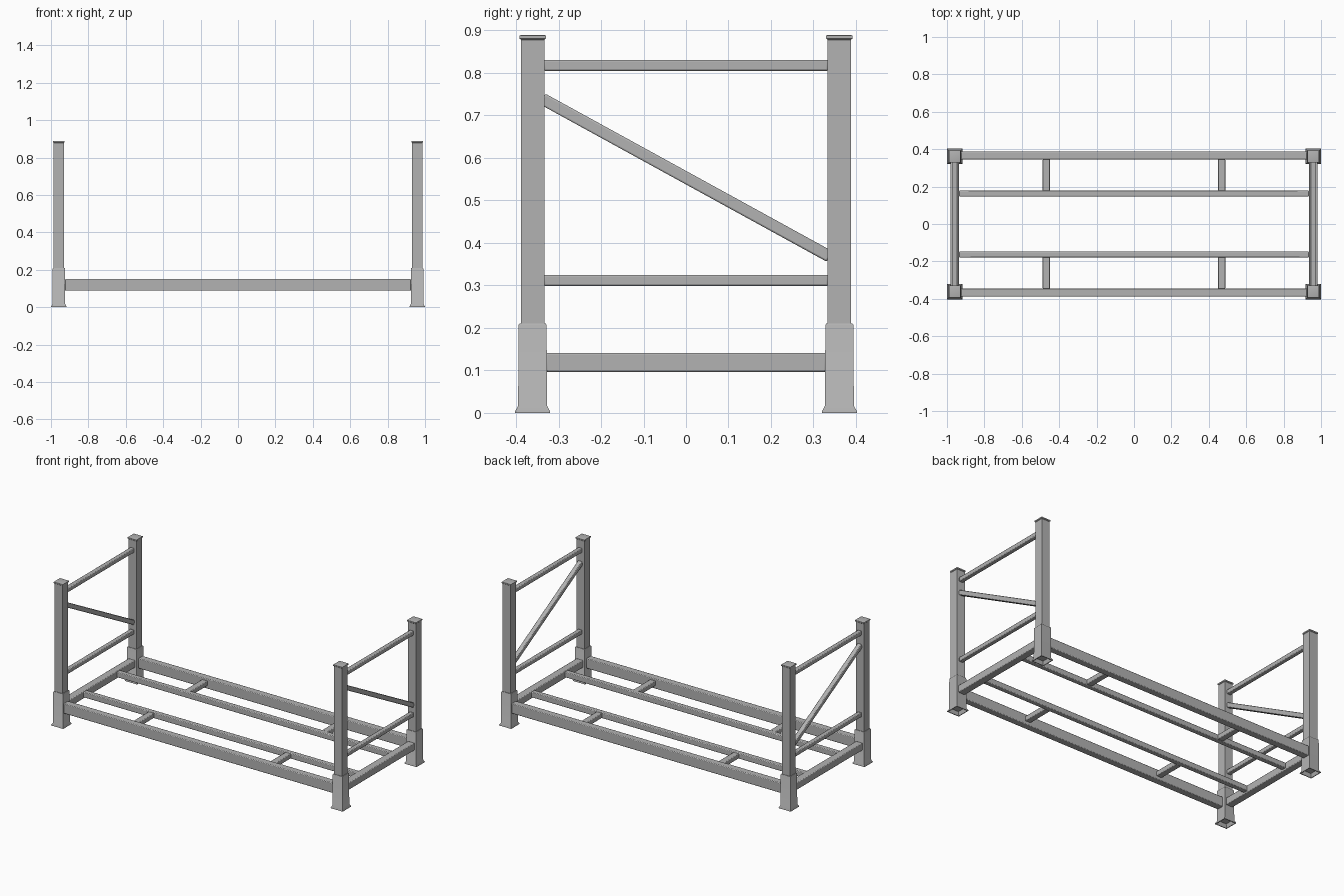
import bpy, bmesh, math
from mathutils import Vector, Matrix

if "Cube" in bpy.data.objects:
    bpy.data.objects.remove(bpy.data.objects["Cube"])

steel = bpy.data.materials.new("grey steel")
steel.diffuse_color = (0.45, 0.45, 0.45, 1)
steel.use_nodes = True
steel.node_tree.nodes["Principled BSDF"].inputs["Base Color"].default_value = steel.diffuse_color

PX, PY = 0.958, 0.361  # post centre


def finish(name, bm, bevel=0.0):
    bmesh.ops.recalc_face_normals(bm, faces=bm.faces)
    mesh = bpy.data.meshes.new(name)
    bm.to_mesh(mesh)
    bm.free()
    mesh.materials.append(steel)
    ob = bpy.data.objects.new(name, mesh)
    bpy.context.collection.objects.link(ob)
    if bevel:
        mod = ob.modifiers.new("soft edges", "BEVEL")
        mod.width = bevel
        mod.segments = 2
    bpy.context.view_layer.objects.active = ob
    ob.select_set(True)
    bpy.ops.object.shade_smooth_by_angle(angle=math.radians(35))
    ob.select_set(False)
    return ob


def bar(name, start, end, width, height, bevel=0.004):
    """Square tube from start to end; height lies in the vertical plane."""
    a, b = Vector(start), Vector(end)
    along = (b - a).normalized()
    side = along.cross(Vector((0, 0, 1))).normalized()
    up = side.cross(along)
    rot = Matrix((along, side, up)).transposed().to_4x4()
    mat = Matrix.Translation((a + b) / 2) @ rot @ Matrix.Diagonal(((b - a).length, width, height, 1))
    bm = bmesh.new()
    bmesh.ops.create_cube(bm, size=1, matrix=mat)
    return finish(name, bm, bevel)


def post(name, cx, cy):
    """Stacked square sections: hollow flared foot, sleeve, shaft, cap."""
    profile = [(0.030, 0.022), (0.037, 0.0), (0.0415, 0.0), (0.0415, 0.003),
               (0.034, 0.017), (0.033, 0.207), (0.031, 0.210), (0.0275, 0.210),
               (0.0275, 0.878), (0.031, 0.881), (0.031, 0.888), (0.028, 0.889)]
    bm = bmesh.new()
    rings = [[bm.verts.new((cx + sx * h, cy + sy * h, z))
              for sx, sy in ((-1, -1), (1, -1), (1, 1), (-1, 1))] for h, z in profile]
    for lo, hi in zip(rings, rings[1:]):
        for i in range(4):
            j = (i + 1) % 4
            bm.faces.new((lo[i], lo[j], hi[j], hi[i]))
    bm.faces.new(rings[0][::-1])
    bm.faces.new(rings[-1])
    finish(name, bm)


for sx, end in ((-1, "left"), (1, "right")):
    x = sx * PX
    for sy, side in ((-1, "front"), (1, "back")):
        post(f"{side}_{end}_post", x, sy * PY)
    # End frame rails and diagonal brace
    bar(f"{end}_base_beam", (x, -0.33, 0.119), (x, 0.33, 0.119), 0.046, 0.045)
    bar(f"{end}_lower_rail", (x, -0.335, 0.312), (x, 0.335, 0.312), 0.027, 0.026)
    bar(f"{end}_top_rail", (x, -0.335, 0.818), (x, 0.335, 0.818), 0.027, 0.026)
    bar(f"{end}_diagonal_brace", (x, -0.338, 0.739), (x, 0.338, 0.368), 0.027, 0.028)

for sy, side in ((-1, "front"), (1, "back")):
    # Long beams along the base
    y = sy * 0.366
    bar(f"{side}_long_beam", (-0.925, y, 0.119), (0.925, y, 0.119), 0.043, 0.062)
    y = sy * 0.163
    bar(f"{side}_inner_beam", (-0.936, y, 0.122), (0.936, y, 0.122), 0.031, 0.034)
    # Short spacers between the long and inner beams
    for sx, end in ((-1, "left"), (1, "right")):
        x = sx * 0.469
        bar(f"{side}_{end}_spacer", (x, sy * 0.176, 0.122), (x, sy * 0.347, 0.122), 0.038, 0.030)
